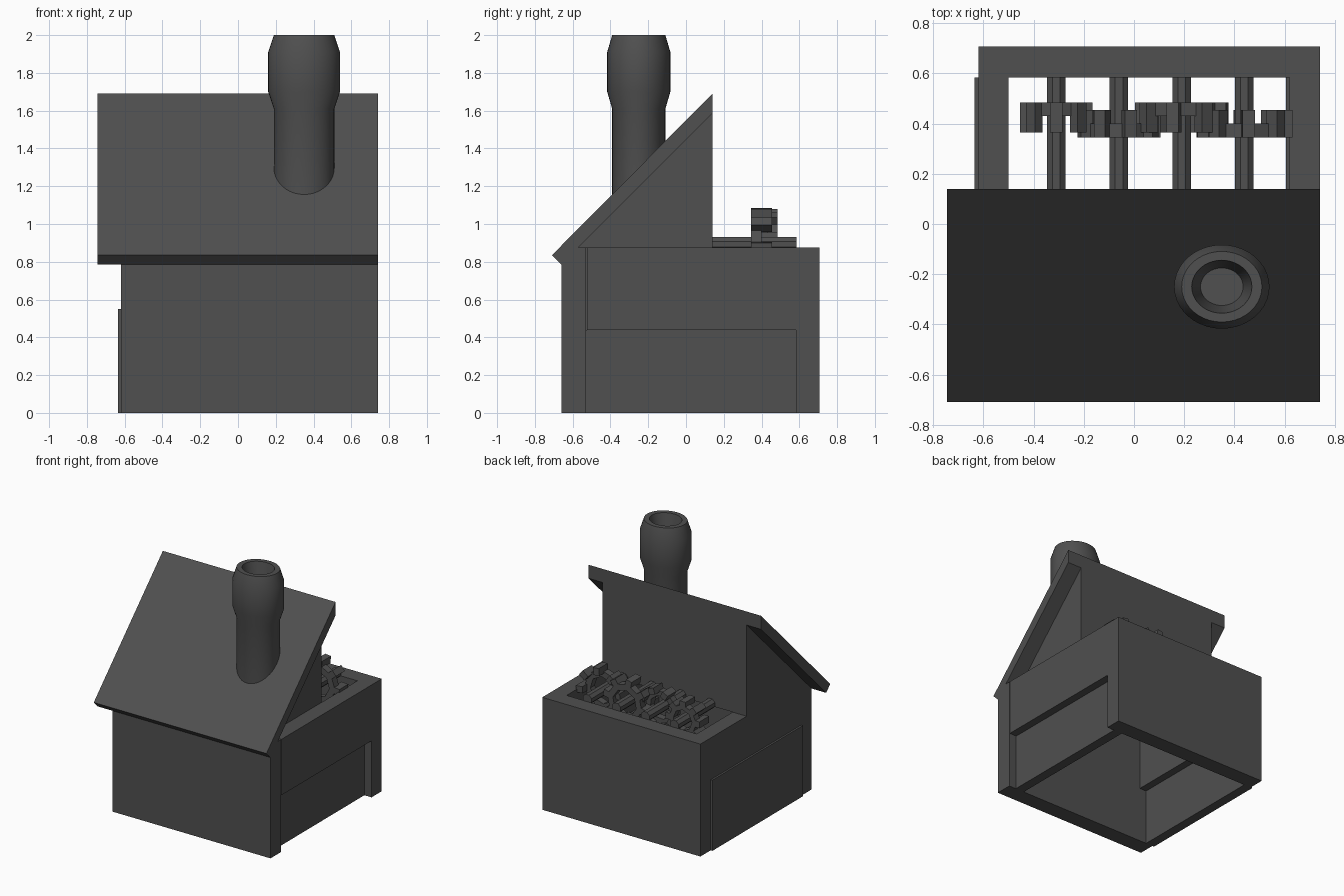
import bpy, bmesh, math
from mathutils import Matrix, Vector

if "Cube" in bpy.data.objects:
    bpy.data.objects.remove(bpy.data.objects["Cube"])

mat = bpy.data.materials.new("dark grey")
mat.diffuse_color = (0.08, 0.08, 0.08, 1)
mat.use_nodes = True
mat.node_tree.nodes["Principled BSDF"].inputs["Base Color"].default_value = mat.diffuse_color


def finish(name, bm):
    bmesh.ops.recalc_face_normals(bm, faces=bm.faces[:])
    me = bpy.data.meshes.new(name)
    bm.to_mesh(me)
    bm.free()
    me.materials.append(mat)
    ob = bpy.data.objects.new(name, me)
    bpy.context.collection.objects.link(ob)
    return ob


def prism(name, x0, x1, yz):
    """Side profile in (y, z), pulled along x."""
    bm = bmesh.new()
    f = bm.faces.new([bm.verts.new((x0, y, z)) for y, z in yz])
    r = bmesh.ops.extrude_face_region(bm, geom=[f])
    bmesh.ops.translate(bm, vec=(x1 - x0, 0, 0),
                        verts=[v for v in r["geom"] if isinstance(v, bmesh.types.BMVert)])
    return finish(name, bm)


def box(name, x0, x1, y0, y1, z0, z1):
    return prism(name, x0, x1, [(y0, z0), (y1, z0), (y1, z1), (y0, z1)])


# Walls of the open-bottomed base
prism("front_wall", -.62, .742, [(-.66, 0), (-.53, 0), (-.53, .875), (-.57, .875), (-.66, .785)])
box("back_wall", -.62, .742, .583, .708, 0, .875)
box("left_upper_wall", -.62, -.5, -.53, .583, .44, .875)
box("right_upper_wall", .62, .742, -.525, .583, .44, .875)
box("left_lower_panel", -.635, -.56, -.53, .583, 0, .55)
box("right_lower_panel", .605, .68, -.53, .583, 0, .44)

# Gables, loft wall and lean-to roof
for side, x in (("left", -.62), ("right", .5)):
    prism(side + "_gable", x, x + .12, [(-.57, .875), (.14, .875), (.14, 1.585)])
prism("loft_back_wall", -.5, .5, [(.02, .875), (.14, .875), (.14, 1.585), (.02, 1.465)])
prism("roof", -.745, .742, [(-.71, .835), (-.66, .785), (.14, 1.585), (.14, 1.69)])

# Chimney: oval lathe profile of (radius, height)
prof = [(.16, 1.0), (.16, 1.61), (.19, 1.70), (.19, 1.91), (.16, 2.0), (.12, 2.0), (.085, 1.82)]
bm = bmesh.new()
N = 40
rings = [[bm.verts.new((.35 + r * math.cos(2 * math.pi * i / N),
                        -.25 + .88 * r * math.sin(2 * math.pi * i / N), z))
          for i in range(N)] for r, z in prof]
for a, b in zip(rings, rings[1:]):
    for i in range(N):
        j = (i + 1) % N
        bm.faces.new((a[i], a[j], b[j], b[i]))
bm.faces.new(rings[0])
bm.faces.new(rings[-1])
ob = finish("chimney", bm)
bpy.context.view_layer.objects.active = ob
ob.select_set(True)
bpy.ops.object.shade_smooth_by_angle(angle=math.radians(20))
ob.select_set(False)


# Crown gears on axles
def gear(name, x, z, r, plate, span, phase):
    bm = bmesh.new()
    n = 8
    ro, ri = r * .82, r * .55
    loops = []
    for rad, y in ((ro, plate[0]), (ro, plate[1]), (ri, plate[1]), (ri, plate[0])):
        loops.append([bm.verts.new((x + rad * math.cos(phase + 2 * math.pi * i / n), y,
                                    z + rad * math.sin(phase + 2 * math.pi * i / n)))
                      for i in range(n)])
    for k in range(4):
        a, b = loops[k], loops[(k + 1) % 4]
        for i in range(n):
            j = (i + 1) % n
            bm.faces.new((a[i], a[j], b[j], b[i]))
    for i in range(n):
        t = phase + 2 * math.pi * i / n
        m = (Matrix.Translation((x, sum(span) / 2, z)) @ Matrix.Rotation(-t, 4, 'Y')
             @ Matrix.Translation((r * .85, 0, 0))
             @ Matrix.Diagonal((r * .3, span[1] - span[0], .05, 1)))
        bmesh.ops.create_cube(bm, size=1, matrix=m)
    finish(name, bm)


AXZ = .893
radii = [.145, .165, .185, .19]
for k in range(4):
    x = -.31 + .25 * k
    bm = bmesh.new()
    bmesh.ops.create_cone(bm, cap_ends=True, segments=8, radius1=.04, radius2=.04, depth=.45,
                          matrix=Matrix.Translation((x, .361, AXZ)) @ Matrix.Rotation(math.pi / 2, 4, 'X')
                          @ Matrix.Rotation(math.pi / 8, 4, 'Z'))
    finish("axle_%d" % (k + 1), bm)
    plate, span = ((.43, .485), (.365, .485)) if k % 2 == 0 else ((.345, .40), (.345, .455))
    gear("gear_%d" % (k + 1), x, AXZ, radii[k], plate, span, math.pi / 8 * (k % 2) + .1 * k)
